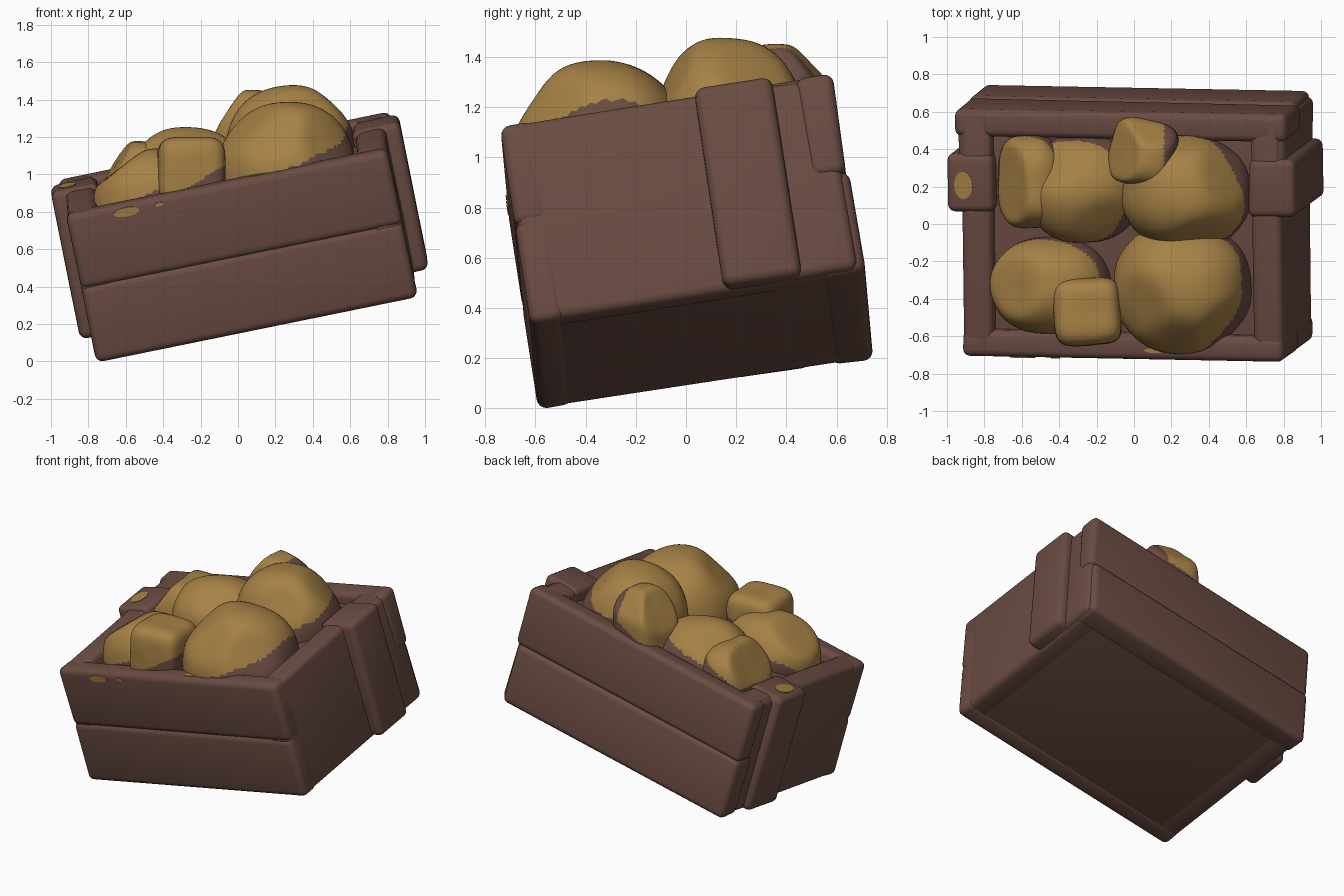
import bpy, bmesh, math, random
from mathutils import Matrix, Vector, noise

random.seed(7)

if "Cube" in bpy.data.objects:
    bpy.data.objects.remove(bpy.data.objects["Cube"])


def material(name, rgb):
    m = bpy.data.materials.new(name)
    m.use_nodes = True
    colour = (*rgb, 1)
    m.diffuse_color = colour
    bsdf = m.node_tree.nodes["Principled BSDF"]
    bsdf.inputs["Base Color"].default_value = colour
    bsdf.inputs["Roughness"].default_value = 0.9
    return m


BROWN = material("brown wood", (0.145, 0.072, 0.055))
GOLD = material("ochre yellow", (0.38, 0.22, 0.06))

# Tilted crate frame: origin at its lower front corner
U = Vector((0.98, -0.02, 0.2)).normalized()
V = Vector((0, 0.988, 0.155))
V = (V - U * V.dot(U)).normalized()
W = U.cross(V)
FRAME = Matrix((U, V, W)).transposed().to_4x4()
FRAME.translation = (-0.755, -0.585, -0.01)
TO_LOCAL = FRAME.inverted()
L, D, H, MID = 1.75, 1.34, 0.815, 0.41


def finish(name, bm, mats, matrix=None):
    me = bpy.data.meshes.new(name)
    bm.to_mesh(me)
    bm.free()
    for m in mats:
        me.materials.append(m)
    ob = bpy.data.objects.new(name, me)
    bpy.context.collection.objects.link(ob)
    if matrix:
        ob.matrix_world = matrix
    for p in me.polygons:
        p.use_smooth = True
    return ob


def plank(name, lo, hi, bevel=0.04, wobble=0.005):
    """Rounded, slightly uneven board between two corners of the crate frame."""
    lo, hi = Vector(lo), Vector(hi)
    bm = bmesh.new()
    bmesh.ops.create_cube(bm, size=1)
    for v in bm.verts:
        for i in range(3):
            corner = lo[i] if v.co[i] < 0 else hi[i]
            v.co[i] = corner + random.uniform(-wobble, wobble)
    bmesh.ops.bevel(bm, geom=bm.edges[:], offset=bevel, segments=4,
                    profile=0.5, affect='EDGES')
    return finish(name, bm, [BROWN], FRAME)


# Crate body: filling that closes the joints, then the boards
plank("crate_filling", (0.015, 0.015, 0.004), (L - 0.015, D - 0.015, 0.74), wobble=0)
for level, z0, z1 in (("lower", 0, MID + 0.01), ("upper", MID - 0.01, H)):
    plank(f"front_{level}_board", (0, 0, z0), (L, 0.14, z1))
plank("back_lower_board", (-0.03, D - 0.17, 0), (L, D + 0.01, MID + 0.01))
plank("back_upper_board", (-0.03, D - 0.15, MID - 0.01), (L + 0.03, D, H))


def end_board(side, part, depths, y0, y1, z0, z1):
    """Board on one end; depths run inward from the end face."""
    outer, inward = (L, -1) if side == "left" else (0, 1)
    x0, x1 = sorted(outer + inward * d for d in depths)
    plank(f"{side}_{part}", (x0, y0, z0), (x1, y1, z1))


# Ends: side board, upright strap and corner post
for side in ("left", "right"):
    end_board(side, "side_board", (0, 0.165), 0.01, D - 0.02, 0.005, H)
    end_board(side, "strap", (-0.075, 0.18), 0.785, 1.1, 0.015, H + 0.015)
    end_board(side, "corner_post", (-0.02, 0.12), 1.04, D - 0.02, 0.01, H - 0.01)


def lump(name, centre, radii, cuts=(), power=2.2, yaw=0, brown_side=False):
    """Rounded lump flattened by soft cuts, brown where it sinks into the crate."""
    turn = Matrix.Rotation(math.radians(yaw), 3, 'Z')
    bm = bmesh.new()
    bmesh.ops.create_icosphere(bm, subdivisions=5, radius=1)
    for v in bm.verts:
        d = v.co.normalized()
        r = sum(abs(c) ** power for c in d) ** (-1 / power)
        for normal, dist in cuts:
            along = d.dot(Vector(normal).normalized())
            if along > 0.1:
                r = (r ** -24 + (dist / along) ** -24) ** (-1 / 24)
        r *= 1 + 0.03 * noise.noise(d * 1.5 + Vector(centre) * 9)
        v.co = turn @ Vector(d[i] * r * radii[i] for i in range(3)) + Vector(centre)
    for f in bm.faces:
        c = f.calc_center_median()
        across = (c.x - centre[0]) / radii[0]
        edge = H + 0.01 + 0.05 * across + 0.05 * noise.noise(c * 4)
        sunk = (TO_LOCAL @ c).z < edge
        f.material_index = 0 if sunk or (brown_side and across > 0.62) else 1
    return finish(name, bm, [BROWN, GOLD])


# Heaped contents
lump("front_right_lump", (-0.44, -0.33, 0.86), (0.33, 0.26, 0.28),
     [((-0.7, 0, 0.8), 0.85)])
lump("front_middle_lump", (-0.25, -0.47, 1.01), (0.18, 0.18, 0.19), power=4.5, yaw=4)
lump("front_left_lump", (0.26, -0.34, 1.02), (0.37, 0.35, 0.37),
     [((-0.6, -0.3, 0.7), 0.9), ((0.7, -0.7, 0.5), 0.92), ((-0.2, -0.8, 0.6), 0.93)])
lump("back_left_lump", (0.28, 0.17, 1.09), (0.35, 0.31, 0.39),
     [((0.6, 0.3, 0.7), 0.92), ((0.2, -0.8, 0.5), 0.93)])
lump("back_middle_lump", (0.05, 0.38, 1.17), (0.18, 0.18, 0.28),
     [((-0.7, -0.1, 0.7), 0.8), ((0, 0.6, 0.8), 0.95)], 3.5, -12, True)
lump("back_right_lump", (-0.27, 0.19, 0.97), (0.32, 0.29, 0.28),
     [((-0.5, 0.4, 0.7), 0.93), ((0.3, -0.6, 0.7), 0.94)])
lump("back_corner_lump", (-0.55, 0.23, 0.89), (0.18, 0.25, 0.29),
     [((-0.7, -0.1, 0.7), 0.8)], 3)


def fleck(name, centre, size, upright):
    """Thin painted patch on a board."""
    bm = bmesh.new()
    bmesh.ops.create_cone(bm, cap_ends=True, segments=20, radius1=1, radius2=1, depth=1)
    for v in bm.verts:
        v.co = Vector((v.co.x * size[0], v.co.y * size[1], v.co.z * 0.008))
    turn = Matrix.Rotation(math.pi / 2 if upright else 0, 4, 'X')
    ob = finish(name, bm, [GOLD], FRAME @ Matrix.Translation(centre) @ turn)
    for p in ob.data.polygons:
        p.use_smooth = False


# Stray flecks on the boards
fleck("strap_fleck", (0.02, 0.93, H + 0.016), (0.05, 0.075), False)
fleck("front_fleck", (0.32, -0.001, 0.77), (0.07, 0.025), True)
fleck("small_front_fleck", (0.5, -0.001, 0.775), (0.025, 0.01), True)
fleck("rim_fleck", (1.05, 0.055, H + 0.001), (0.055, 0.015), False)
